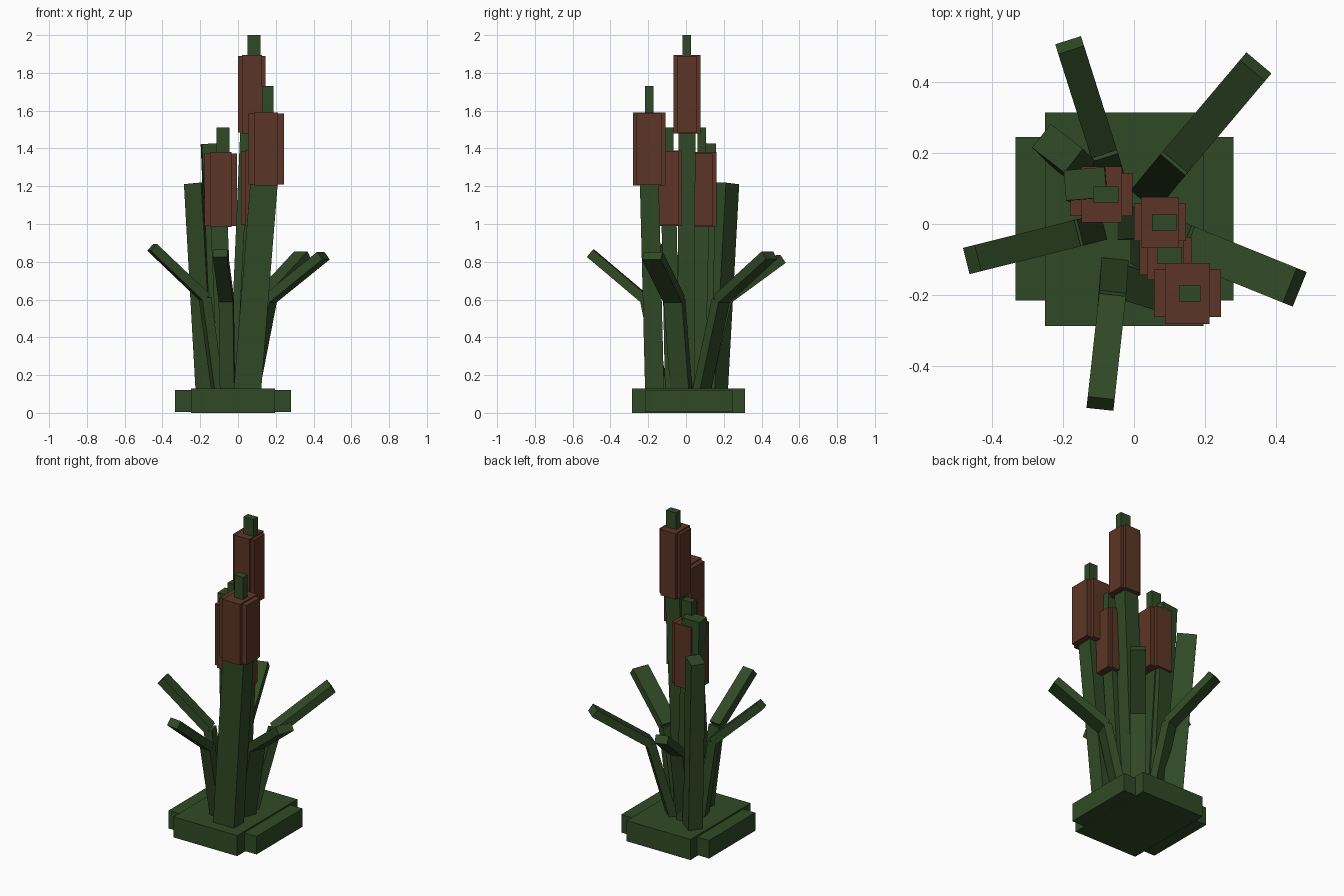
import bpy, bmesh
from mathutils import Vector, Matrix

if "Cube" in bpy.data.objects:
    bpy.data.objects.remove(bpy.data.objects["Cube"])


def material(name, rgb):
    m = bpy.data.materials.new(name)
    m.diffuse_color = (*rgb, 1)
    m.use_nodes = True
    m.node_tree.nodes["Principled BSDF"].inputs["Base Color"].default_value = m.diffuse_color
    return m


GREEN = material("reed green", (0.030, 0.068, 0.019))
BROWN = material("seed brown", (0.107, 0.036, 0.019))


def add_object(name, bm, mat):
    bmesh.ops.recalc_face_normals(bm, faces=bm.faces)
    me = bpy.data.meshes.new(name)
    bm.to_mesh(me)
    bm.free()
    me.materials.append(mat)
    ob = bpy.data.objects.new(name, me)
    bpy.context.collection.objects.link(ob)
    return ob


def box(name, xs, ys, zs, mat):
    """Axis-aligned box from its three ranges."""
    bm = bmesh.new()
    size = Matrix.Diagonal((xs[1] - xs[0], ys[1] - ys[0], zs[1] - zs[0], 1))
    mid = Matrix.Translation((sum(xs) / 2, sum(ys) / 2, sum(zs) / 2))
    bmesh.ops.create_cube(bm, size=1, matrix=mid @ size)
    return add_object(name, bm, mat)


def bar(name, a, b, width, thick, side, mat=GREEN):
    """Straight bar from a to b; 'side' is the direction of its width."""
    a, b = Vector(a), Vector(b)
    d = (b - a).normalized()
    s = Vector(side)
    s = (s - d * s.dot(d)).normalized()
    n = d.cross(s)
    rot = Matrix((s, n, d)).transposed().to_4x4()
    bm = bmesh.new()
    bmesh.ops.create_cube(bm, size=1, matrix=Matrix.Translation((a + b) / 2) @ rot
                          @ Matrix.Diagonal((width, thick, (b - a).length, 1)))
    return add_object(name, bm, mat)


# Base clump: two crossed slabs
box("base_wide", (-0.333, 0.28), (-0.215, 0.245), (0.006, 0.12), GREEN)
box("base_deep", (-0.25, 0.195), (-0.287, 0.313), (0, 0.13), GREEN)

# Cattails: head centre, half sizes (long x, short x, long y, short y), head z range,
# tip top, stem foot, stem width and depth
cattails = [
    ("tall", (0.073, 0.005), (0.073, 0.053, 0.071, 0.053), (1.48, 1.895), 2.00,
     (0.0, 0.0), 0.10, 0.09, (0.085, 0.004)),
    ("left", (-0.091, 0.083), (0.087, 0.057, 0.079, 0.060), (0.985, 1.38), 1.51,
     (-0.06, 0.06), 0.09, 0.08, (-0.079, 0.083)),
    ("middle", (0.089, -0.090), (0.073, 0.052, 0.068, 0.053), (0.99, 1.39), 1.51,
     (0.03, -0.07), 0.09, 0.08, (0.10, -0.088)),
    ("front", (0.150, -0.195), (0.094, 0.062, 0.086, 0.067), (1.205, 1.59), 1.73,
     (0.045, -0.165), 0.145, 0.10, (0.157, -0.195)),
]
for name, (x, y), (lx, sx, ly, sy), (z0, z1), top, foot, w, t, (tx, ty) in cattails:
    box(name + "_head_wide", (x - lx, x + lx), (y - sy, y + sy), (z0 + 0.004, z1 - 0.006), BROWN)
    box(name + "_head_deep", (x - sx, x + sx), (y - ly, y + ly), (z0, z1), BROWN)
    hx = 0.03 if name == "front" else 0.035
    box(name + "_tip", (tx - hx, tx + hx), (ty - 0.023, ty + 0.023), (z1 - 0.05, top), GREEN)
    bar(name + "_stem", (*foot, 0.06), (x - 0.01, y, z0 + 0.04), w, t, (1, 0, 0))

# Tall upright leaves
bar("upright_leaf_outer", (-0.15, 0.15, 0.06), (-0.215, 0.213, 1.215), 0.115, 0.085, (0.8, -0.62, 0))
bar("upright_leaf_inner", (-0.08, 0.09, 0.06), (-0.137, 0.113, 1.425), 0.115, 0.085, (1, 0.08, 0))

# Drooping leaves: foot, knee, tip, width
leaves = [
    ("left", (-0.10, -0.01, 0.06), (-0.175, -0.03, 0.61), (-0.455, -0.10, 0.877), 0.076),
    ("front", (-0.055, -0.11, 0.06), (-0.062, -0.215, 0.60), (-0.094, -0.505, 0.845), 0.076),
    ("right", (0.06, -0.02, 0.06), (0.165, -0.062, 0.60), (0.452, -0.178, 0.832), 0.105),
    ("back_right", (0.03, 0.07, 0.06), (0.125, 0.185, 0.60), (0.342, 0.442, 0.835), 0.092),
    ("back_left", (-0.05, 0.08, 0.06), (-0.088, 0.21, 0.60), (-0.181, 0.503, 0.815), 0.076),
]
for name, foot, knee, tip, w in leaves:
    d = Vector(tip) - Vector(knee)
    side = (-d.y, d.x, 0)
    bar(name + "_leaf_lower", foot, knee, w, 0.05, side)
    bar(name + "_leaf_upper", knee, tip, w, 0.05, side)
